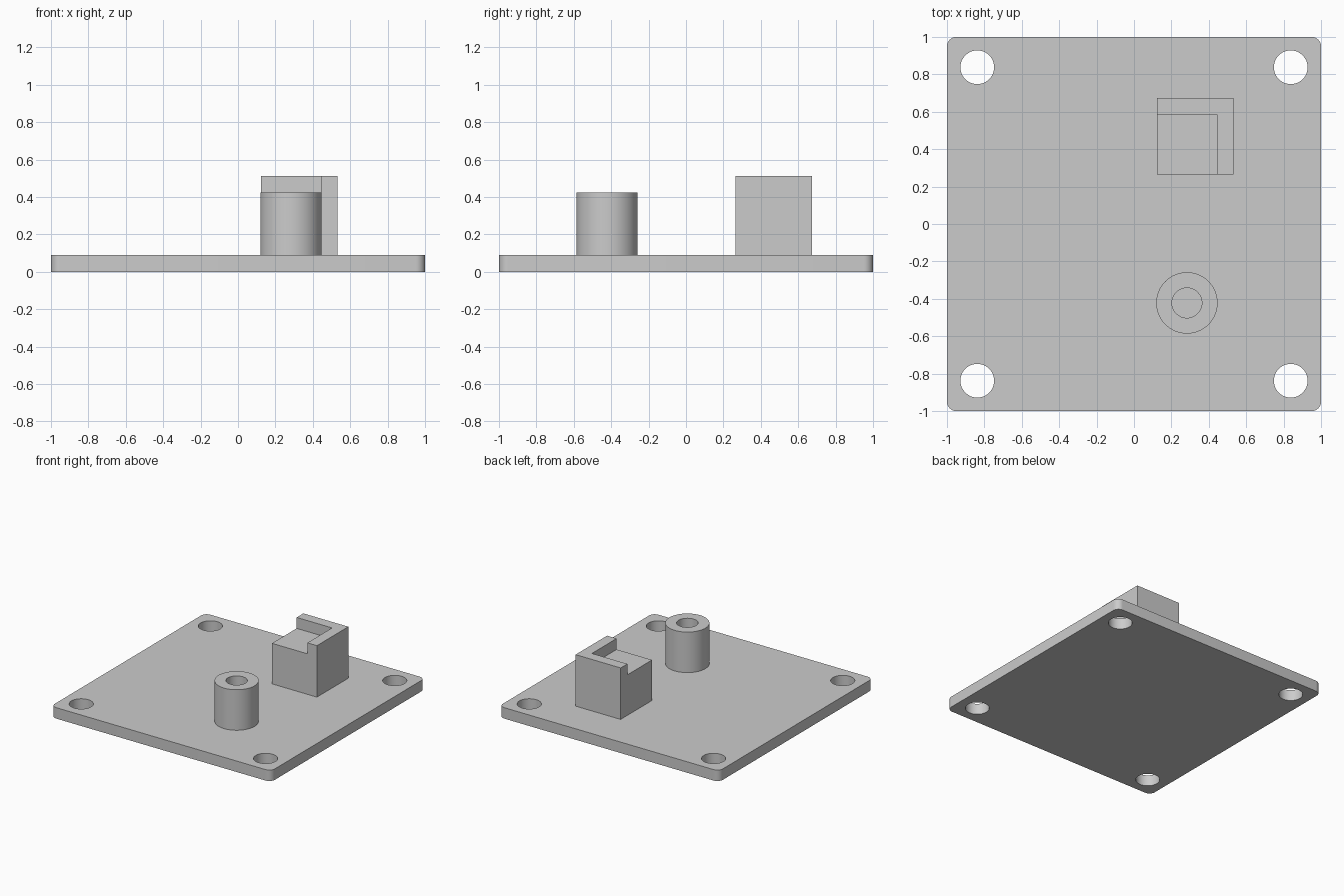
import bpy
import bmesh
import math
from mathutils import Vector

default = bpy.data.objects.get("Cube")
if default:
    bpy.data.objects.remove(default, do_unlink=True)

grey = bpy.data.materials.new("light grey")
grey.use_nodes = True
colour = (0.6, 0.6, 0.6, 1)
grey.diffuse_color = colour
grey.node_tree.nodes["Principled BSDF"].inputs["Base Color"].default_value = colour

PLATE_TOP = 0.09
FOOT = 0.08        # parts sink slightly into the plate
SHELF = 0.423
BLOCK_TOP = 0.513


def add_object(name, bm):
    mesh = bpy.data.meshes.new(name)
    bm.to_mesh(mesh)
    bm.free()
    mesh.materials.append(grey)
    obj = bpy.data.objects.new(name, mesh)
    bpy.context.collection.objects.link(obj)
    return obj


def box(name, low, high, corner=0):
    """Box between two corners, with optionally rounded upright edges."""
    low, high = Vector(low), Vector(high)
    bm = bmesh.new()
    bmesh.ops.create_cube(bm, size=1)
    bmesh.ops.scale(bm, vec=high - low, verts=bm.verts)
    bmesh.ops.translate(bm, vec=(low + high) / 2, verts=bm.verts)
    if corner:
        upright = [e for e in bm.edges
                   if abs(e.verts[0].co.z - e.verts[1].co.z) > 0.01]
        bmesh.ops.bevel(bm, geom=upright, offset=corner, segments=8,
                        profile=0.5, affect='EDGES')
    return add_object(name, bm)


def cylinder(name, x, y, radius, bottom, top):
    bm = bmesh.new()
    bmesh.ops.create_cone(bm, cap_ends=True, segments=64, radius1=radius,
                          radius2=radius, depth=top - bottom)
    bmesh.ops.translate(bm, vec=(x, y, (top + bottom) / 2), verts=bm.verts)
    return add_object(name, bm)


def select_only(obj):
    bpy.ops.object.select_all(action='DESELECT')
    obj.select_set(True)
    bpy.context.view_layer.objects.active = obj


def cut(obj, cutter):
    """Subtract the cutter, then discard it."""
    cutter.hide_render = True
    mod = obj.modifiers.new("cut", 'BOOLEAN')
    mod.operation = 'DIFFERENCE'
    mod.solver = 'EXACT'
    mod.object = cutter
    select_only(obj)
    bpy.ops.object.modifier_apply(modifier=mod.name)
    bpy.data.objects.remove(cutter, do_unlink=True)


# Base plate with a screw hole in each corner
plate = box("base_plate", (-1, -1, 0), (1, 1, PLATE_TOP), corner=0.05)
for sx in (-1, 1):
    for sy in (-1, 1):
        cut(plate, cylinder("hole_cutter", sx * 0.838, sy * 0.838, 0.09, -0.1, 0.2))

# Hollow round post
post = cylinder("round_post", 0.283, -0.422, 0.164, FOOT, SHELF)
cut(post, cylinder("bore_cutter", 0.283, -0.422, 0.08, 0, 0.6))

# Square block with a corner ledge, leaving walls at the back and left
block = box("ledge_block", (0.123, 0.265, FOOT), (0.532, 0.673, BLOCK_TOP))
cut(block, box("ledge_cutter", (0, 0, SHELF), (0.445, 0.586, 0.7)))

# Smooth round walls, crisp edges
for obj in (plate, post):
    select_only(obj)
    bpy.ops.object.shade_smooth_by_angle(angle=math.radians(30))
